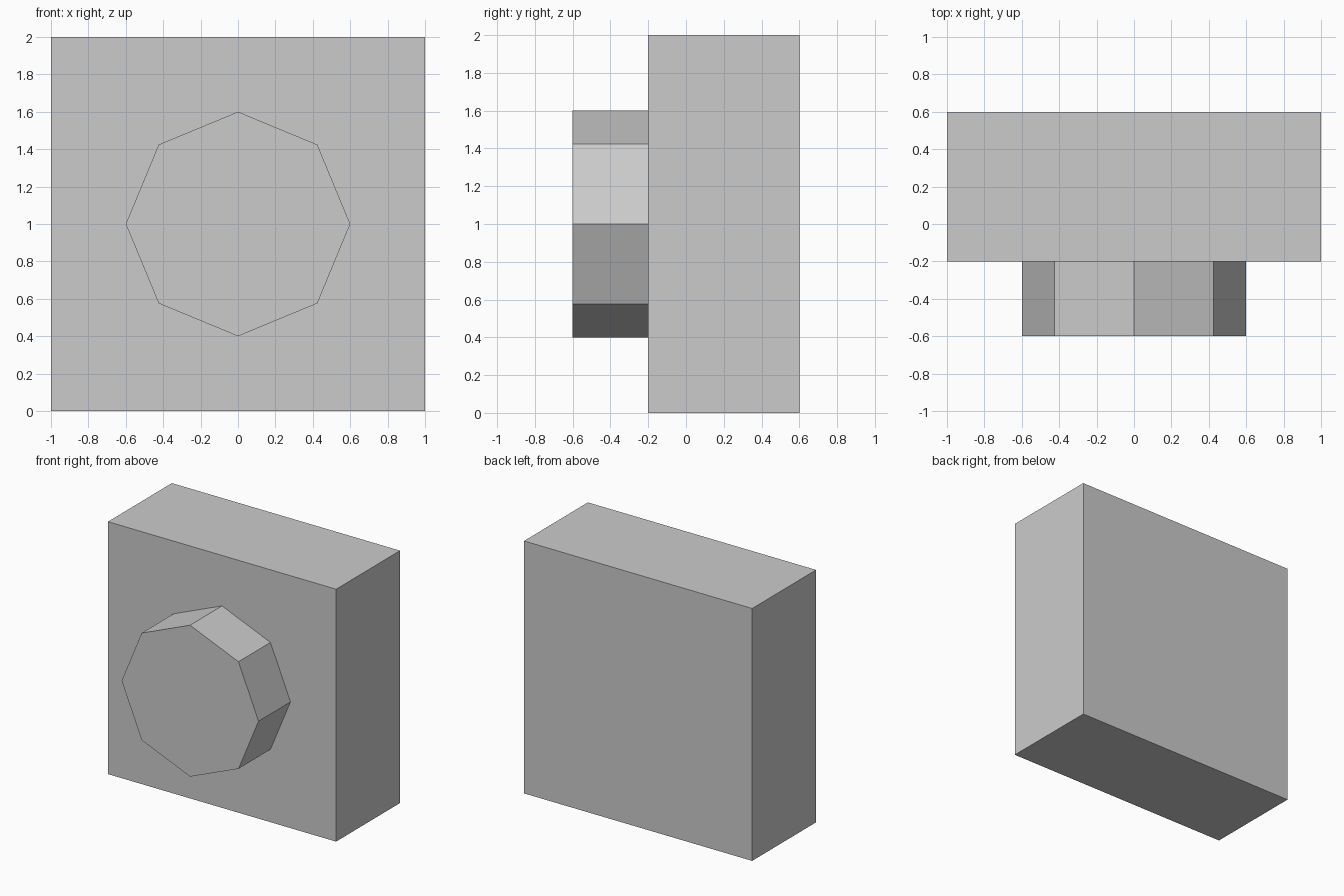
import bpy
from math import pi

default = bpy.data.objects.get("Cube")
if default:
    bpy.data.objects.remove(default, do_unlink=True)

# Single plain grey
grey = bpy.data.materials.new("light_grey")
grey.use_nodes = True
colour = (0.6, 0.6, 0.6, 1)
grey.diffuse_color = colour
grey.node_tree.nodes["Principled BSDF"].inputs["Base Color"].default_value = colour


def finish(name):
    obj = bpy.context.object
    obj.name = name
    obj.data.materials.append(grey)
    return obj


# Square body slab
bpy.ops.mesh.primitive_cube_add(size=1, location=(0, 0.2, 1))
body = finish("body")
body.scale = (2, 0.8, 2)

# Octagonal knob on the front, with corners at top and sides
bpy.ops.mesh.primitive_cylinder_add(vertices=8, radius=0.6, depth=0.4,
                                    location=(0, -0.4, 1), rotation=(pi / 2, 0, 0))
finish("front_knob")
